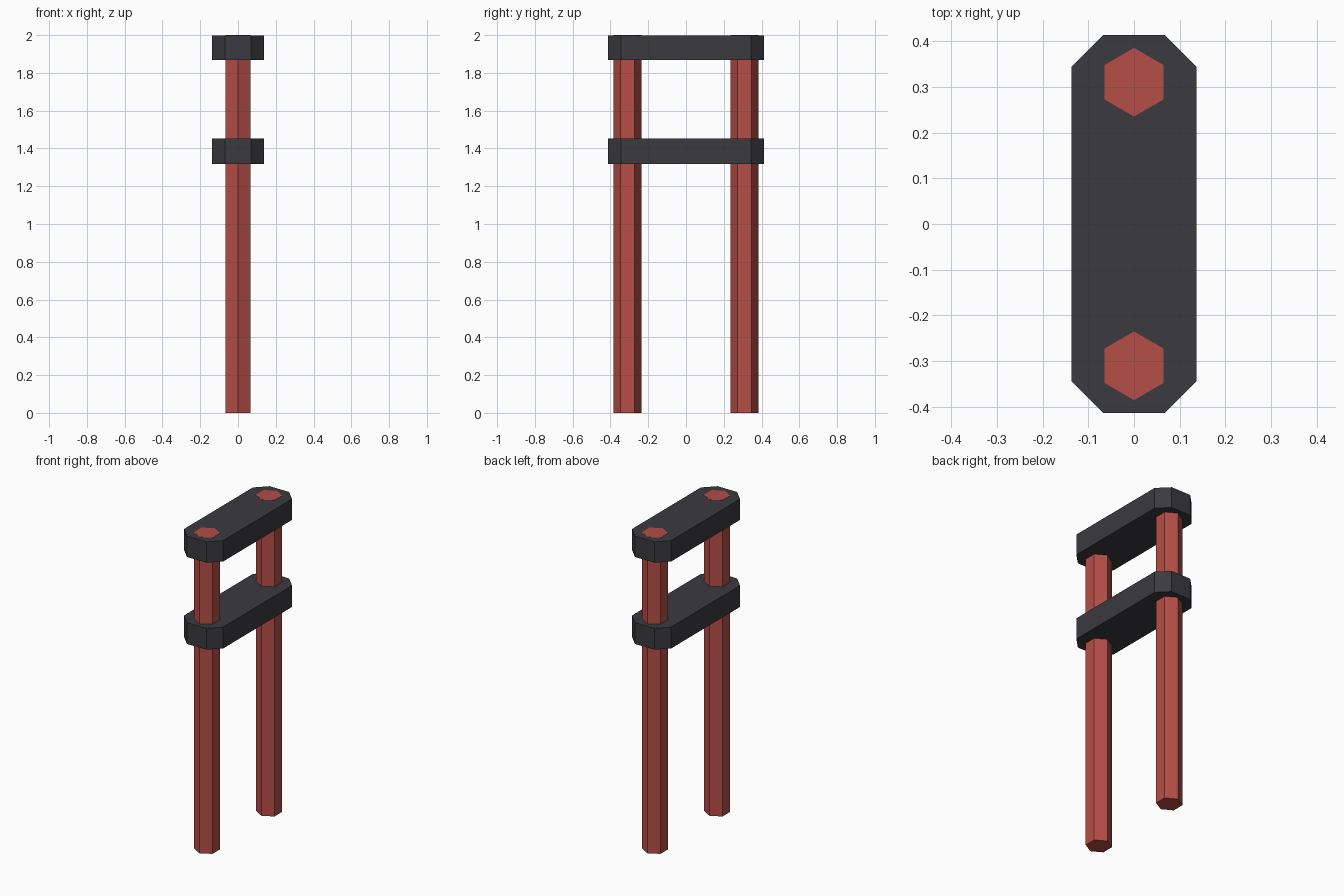
import bpy, math

if "Cube" in bpy.data.objects:
    bpy.data.objects.remove(bpy.data.objects["Cube"])


def material(name, rgb):
    m = bpy.data.materials.new(name)
    m.diffuse_color = (*rgb, 1)
    m.use_nodes = True
    m.node_tree.nodes["Principled BSDF"].inputs["Base Color"].default_value = m.diffuse_color
    return m


red = material("red_paint", (0.46, 0.075, 0.063))
dark = material("dark_grey", (0.043, 0.042, 0.05))


def prism(name, outline, z0, z1, mat):
    """Extrude a counter-clockwise outline from z0 to z1."""
    n = len(outline)
    verts = [(x, y, z) for z in (z0, z1) for x, y in outline]
    faces = [tuple(reversed(range(n))), tuple(range(n, 2 * n))]
    faces += [(i, (i + 1) % n, n + (i + 1) % n, n + i) for i in range(n)]
    mesh = bpy.data.meshes.new(name)
    mesh.from_pydata(verts, [], faces)
    mesh.materials.append(mat)
    obj = bpy.data.objects.new(name, mesh)
    bpy.context.collection.objects.link(obj)
    return obj


# Hexagonal posts, running through both crossbars
POST_R, POST_Y = 0.075, 0.31
for side, name in ((-1, "front_post"), (1, "back_post")):
    hexagon = [(POST_R * math.cos(math.radians(30 + 60 * i)),
                side * POST_Y + POST_R * math.sin(math.radians(30 + 60 * i)))
               for i in range(6)]
    prism(name, hexagon, 0, 2.0, red)

# Crossbars with chamfered corners; the top one sits just under the post ends
W, L, C = 0.137, 0.413, 0.069
bar = [(W, -L + C), (W, L - C), (W - C, L), (C - W, L),
       (-W, L - C), (-W, C - L), (C - W, -L), (W - C, -L)]
prism("lower_crossbar", bar, 1.317, 1.452, dark)
prism("upper_crossbar", bar, 1.867, 1.999, dark)
